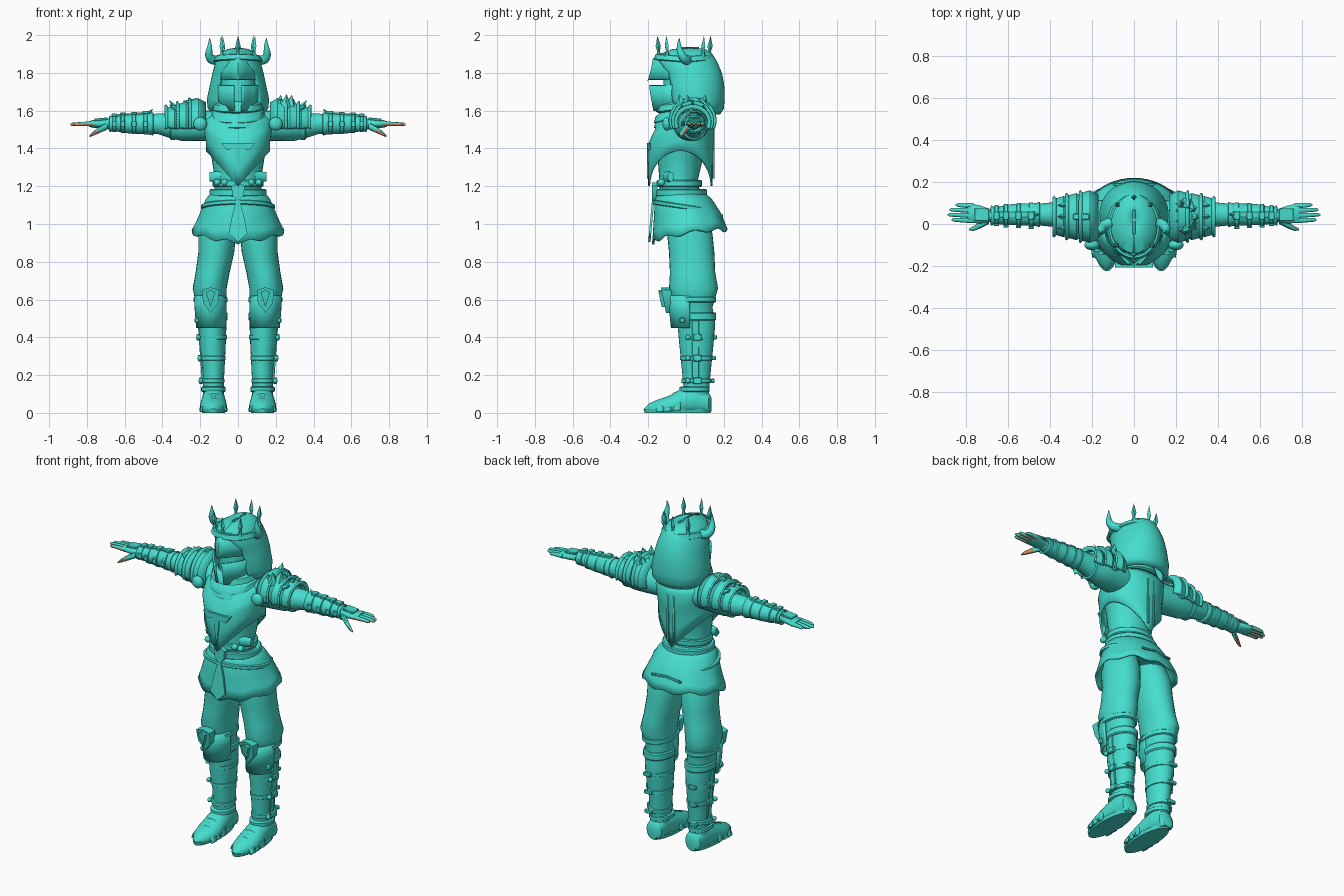
import bpy, bmesh, math, random
from mathutils import Matrix, Vector, Euler

random.seed(4)
cube = bpy.data.objects.get("Cube")
if cube:
    bpy.data.objects.remove(cube, do_unlink=True)


def material(name, colour):
    m = bpy.data.materials.new(name)
    m.diffuse_color = (*colour, 1)
    m.use_nodes = True
    m.node_tree.nodes["Principled BSDF"].inputs["Base Color"].default_value = (*colour, 1)
    return m


TEAL = material("turquoise", (.06, .73, .62))
SKIN = material("warm skin", (.62, .25, .13))


def finish(name, bm, mirror=False, solid=0, rule=None):
    """Turn a bmesh into a shaded object; rule picks faces painted as skin."""
    bmesh.ops.recalc_face_normals(bm, faces=bm.faces)
    me = bpy.data.meshes.new(name)
    bm.to_mesh(me)
    bm.free()
    me.materials.append(TEAL)
    if rule:
        me.materials.append(SKIN)
        for f in me.polygons:
            f.material_index = int(rule(f.center, f.normal))
    ob = bpy.data.objects.new(name, me)
    bpy.context.collection.objects.link(ob)
    bpy.ops.object.select_all(action="DESELECT")
    ob.select_set(True)
    bpy.context.view_layer.objects.active = ob
    bpy.ops.object.shade_smooth_by_angle(angle=math.radians(40))
    if solid:
        mod = ob.modifiers.new("thickness", "SOLIDIFY")
        mod.thickness = solid
    if mirror:
        ob.modifiers.new("mirror", "MIRROR")
    return ob


def loft(name, rings, axis="z", n=28, arc=None, warp=None, cap=True, **kw):
    """Skin elliptical rings (position, centre a, centre b, radius a, radius b) along an axis."""
    bm = bmesh.new()
    rows = []
    for t, ca, cb, ra, rb in rings:
        a0, a1 = (arc(t) if callable(arc) else arc) if arc else (-90, 270)
        row = []
        for i in range(n + 1 if arc else n):
            ang = math.radians(a0 + (a1 - a0) * i / n)
            a, b = ca + ra * math.cos(ang), cb + rb * math.sin(ang)
            co = {"z": (a, b, t), "x": (t, a, b), "y": (a, t, b)}[axis]
            row.append(bm.verts.new(warp(*co) if warp else co))
        rows.append(row)
    for r, s in zip(rows, rows[1:]):
        for i in range(n):
            j = i + 1 if arc else (i + 1) % n
            bm.faces.new((r[i], r[j], s[j], s[i]))
    if cap and not arc:
        bm.faces.new(rows[0])
        bm.faces.new(rows[-1])
    return finish(name, bm, **kw)


def box(name, loc, size, rot=(0, 0, 0), **kw):
    bm = bmesh.new()
    m = Matrix.LocRotScale(Vector(loc), Euler(rot), Vector(size))
    bmesh.ops.create_cube(bm, size=1, matrix=m)
    bmesh.ops.bevel(bm, geom=bm.edges[:], offset=min(size) * .2, segments=1, affect="EDGES")
    return finish(name, bm, **kw)


def plate(name, outline, y, depth, lean=0, **kw):
    """Extrude an x-z outline along y; lean tilts it with height."""
    bm = bmesh.new()
    z0 = outline[0][1]
    f = bm.faces.new([bm.verts.new((x, y + lean * (z - z0), z)) for x, z in outline])
    ext = bmesh.ops.extrude_face_region(bm, geom=[f])["geom"]
    bmesh.ops.translate(bm, vec=(0, depth, 0), verts=[v for v in ext if isinstance(v, bmesh.types.BMVert)])
    return finish(name, bm, **kw)


def cone(name, base, tip, radius, sides=6, mid=0, **kw):
    """Spike from base to tip; mid gives a diamond bulge."""
    bm = bmesh.new()
    base, tip = Vector(base), Vector(tip)
    d = tip - base
    turn = d.to_track_quat("Z", "Y").to_matrix().to_4x4()
    for lo, hi, r0, r1 in ([(0, mid, .4, 1), (mid, 1, 1, 0)] if mid else [(0, 1, 1, 0)]):
        m = Matrix.Translation(base + d * (lo + hi) / 2) @ turn
        bmesh.ops.create_cone(bm, cap_ends=True, segments=sides, radius1=r0 * radius,
                              radius2=r1 * radius, depth=d.length * (hi - lo), matrix=m)
    return finish(name, bm, **kw)


def ball(name, loc, size, **kw):
    bm = bmesh.new()
    bmesh.ops.create_uvsphere(bm, u_segments=20, v_segments=12, radius=1,
                              matrix=Matrix.LocRotScale(Vector(loc), None, Vector(size)))
    return finish(name, bm, **kw)


def band(name, t, c, r, half, axis="z", **kw):
    """Strap hugging a limb."""
    loft(name, [(t - half, *c, r[0] - .006, r[1] - .006), (t - half * .7, *c, *r),
                (t + half * .7, *c, *r), (t + half, *c, r[0] - .006, r[1] - .006)], axis, **kw)


# Torso and pointed tabard
loft("torso", [(1.1, 0, -.02, .14, .12), (1.22, 0, -.04, .12, .1), (1.35, 0, -.03, .14, .12),
               (1.46, 0, -.02, .17, .14), (1.54, 0, 0, .18, .12), (1.6, 0, 0, .1, .09), (1.68, 0, 0, .07, .07)])


def tabard_hem(x, y, z):
    return x, y, 1.58 - (1.58 - z) * (.38 - 1.1 * min(abs(x), .18)) / .38


loft("tabard", [(1.58, 0, .01, .15, .12), (1.53, 0, 0, .18, .15), (1.44, 0, -.02, .18, .17),
                (1.4, 0, -.03, .18, .175), (1.3, 0, -.03, .17, .17), (1.2, 0, -.03, .17, .17)],
     n=40, warp=tabard_hem, cap=False, solid=.01)
plate("chest_emblem", [(-.09, 1.43), (.09, 1.43), (.06, 1.39), (.02, 1.4), (0, 1.24), (-.02, 1.4), (-.06, 1.39)], -.207, .02)
box("back_ridge", (.02, .145, 1.38), (.012, .012, .28), mirror=True)

# Belts and skirt
band("upper_belt", 1.215, (0, -.035), (.135, .12), .018)
band("lower_belt", 1.165, (0, -.025), (.15, .135), .02)
plate("belt_buckle", [(-.035, 1.2), (0, 1.22), (.035, 1.2), (.03, 1.15), (0, 1.12), (-.03, 1.15)], -.18, .03)
for x in (-.11, -.07, .07, .11):
    ball("belt_stud", (x, -.13, 1.22), (.018, .02, .018))
loft("hip_pouch", [(.09, -.1, 1.25, .02, .03), (.15, -.08, 1.25, .015, .025)], "x", mirror=True)


def skirt_hem(x, y, z):
    k = (1.18 - z) / .25
    return x, y, z + k * (.15 * y + .1 * abs(x) + .01 * math.sin(9 * math.atan2(y, x)) * k)


loft("skirt", [(1.18, 0, -.03, .13, .11), (1.13, 0, -.015, .17, .15), (1.05, 0, .005, .2, .175),
               (.98, 0, .015, .225, .19), (.93, 0, .02, .245, .2)], n=48, warp=skirt_hem, cap=False, solid=.012)
band("hip_band", 1.09, (0, -.005), (.195, .172), .012, warp=lambda x, y, z: (x, y, z - .15 * y))
plate("skirt_front_panel", [(0, 1.16), (.03, 1.05), (.05, .95), (0, .905), (-.05, .95), (-.03, 1.05)], -.165, -.012, lean=.09)
box("skirt_back_strip", (.05, .19, 1.04), (.1, .012, .012), (0, .1, 0), mirror=True)

# Legs, knee guards and boot straps
loft("leg", [(1.03, .1, .01, .09, .1), (.95, .11, .02, .1, .12), (.85, .115, .03, .095, .12),
             (.74, .135, .035, .09, .12), (.66, .15, .04, .09, .13), (.61, .145, .04, .085, .115),
             (.56, .14, .045, .075, .095), (.47, .135, .055, .074, .1), (.36, .135, .055, .07, .09),
             (.26, .13, .055, .06, .08), (.16, .13, .055, .055, .07), (.06, .13, .055, .055, .065)], mirror=True)
band("thigh_cuff", .6, (.145, .04), (.09, .12), .015, mirror=True)
band("boot_cuff", .51, (.138, .055), (.083, .105), .022, mirror=True)
loft("knee_skirt", [(.62, .147, .03, .085, .13), (.55, .145, .03, .085, .12), (.45, .142, .03, .08, .11)],
     arc=(-175, -5), solid=.012, mirror=True)
plate("knee_shield", [(.1, .65), (.145, .665), (.19, .65), (.185, .58), (.145, .53), (.105, .58)], -.13, .05, lean=-.2, mirror=True)
plate("knee_boss", [(.12, .64), (.145, .65), (.17, .64), (.145, .56)], -.145, .03, lean=-.2, mirror=True)
for z, r in ((.4, .075), (.29, .068), (.17, .062)):
    band("boot_strap", z, (.133, .055), (r, r + .018), .013, mirror=True)
    box("strap_buckle", (.135 + r, .06, z), (.02, .045, .035), mirror=True)
    box("strap_end", (.15, .08 + r, z), (.05, .02, .022), mirror=True)
    ball("strap_stud", (.135 + r, .01, z), (.012, .014, .014), mirror=True)
box("boot_side_strip", (.197, .05, .33), (.012, .035, .32), (0, .07, 0), mirror=True)
box("knee_stud", (.215, -.02, .49), (.03, .03, .03), mirror=True)

# Shoes
loft("shoe", [(.135, .13, .04, .03, .04), (.12, .13, .05, .05, .06), (.05, .13, .07, .06, .08),
              (-.02, .13, .055, .065, .075), (-.09, .13, .035, .072, .055), (-.15, .13, .025, .062, .045),
              (-.195, .13, .02, .035, .03), (-.22, .13, .012, .008, .012)],
     "y", warp=lambda x, y, z: (x, y, max(z, .008)), mirror=True)
loft("sole", [(0, .13, -.045, .06, .175), (.02, .13, -.045, .066, .18)], mirror=True)
for y, h in ((-.13, .075), (-.09, .093), (-.04, .118)):
    loft("toe_plate", [(y - .03, .13, 0, .07, h - .012), (y + .01, .13, 0, .075, h)], "y",
         arc=(5, 175), solid=.008, mirror=True)
band("ankle_strap", .125, (.13, .045), (.065, .08), .014, mirror=True)

# Arms, gauntlets and hands
loft("arm", [(.12, .02, 1.52, .09, .08), (.22, .03, 1.52, .09, .08), (.3, .04, 1.52, .075, .08),
             (.36, .045, 1.52, .06, .065), (.42, .045, 1.53, .055, .055), (.47, .045, 1.53, .05, .05),
             (.56, .045, 1.53, .045, .045), (.66, .04, 1.53, .035, .034), (.7, .04, 1.53, .03, .025)], "x", mirror=True)
loft("vambrace", [(.45, .045, 1.53, .06, .062), (.47, .045, 1.53, .054, .056), (.58, .045, 1.53, .05, .05),
                  (.66, .04, 1.53, .04, .038), (.68, .04, 1.53, .048, .044)], "x", cap=False, solid=.008, mirror=True)
for x, r in ((.49, .06), (.55, .057), (.61, .053), (.655, .047)):
    band("gauntlet_strap", x, (.043, 1.53), (r, r - .004), .011, "x", mirror=True)
    box("gauntlet_buckle", (x, .04, 1.53 + r), (.03, .04, .014), mirror=True)
    box("gauntlet_clasp", (x, .043 - r, 1.53), (.025, .012, .03), mirror=True)
box("gauntlet_top_plate", (.57, .045, 1.58), (.2, .03, .012), (0, .08, 0), mirror=True)
cone("gauntlet_fin", (.49, .045, 1.57), (.45, .045, 1.61), .02, 4, mirror=True)
loft("hand", [(.68, .04, 1.53, .03, .024), (.73, .045, 1.53, .042, .024), (.77, .05, 1.53, .046, .02),
              (.79, .052, 1.53, .042, .014)], "x", mirror=True)
box("hand_plate", (.725, .045, 1.555), (.07, .06, .012), (0, .1, 0), mirror=True)
for y, tip in ((.016, .87), (.04, .888), (.064, .88), (.087, .85)):
    loft("finger", [(.765, y, 1.53, .013, .013), (.82, y + .002, 1.53, .011, .011),
                    (tip - .01, y + .004, 1.527, .009, .009), (tip, y + .004, 1.526, .003, .003)], "x", n=10, mirror=True,
         rule=lambda c, n: c.x > .78 and n.z < .55 and n.y < .5)
loft("thumb", [(.69, .02, 1.52, .02, .02), (.73, -.005, 1.5, .016, .017), (.765, -.022, 1.48, .012, .012),
               (.785, -.026, 1.465, .005, .005)], "x", n=10, mirror=True,
     rule=lambda c, n: c.x > .74 and n.z < .5)

# Shoulder armour: overlapping flared shells
for x, cz, r in ((.17, 1.55, .115), (.235, 1.545, .102), (.295, 1.54, .088)):
    loft("shoulder_plate", [(x, .035, cz, r - .01, r - .02), (x + .04, .035, cz, r + .01, r),
                            (x + .075, .035, cz, r, r - .01), (x + .085, .035, cz, r + .012, r + .006)],
         "x", arc=(-25, 205), solid=.01, mirror=True)
for y in (-.02, .035, .09):
    cone("shoulder_spike", (.32, y, 1.6), (.365, y, 1.655 - abs(y - .035) * .4), .022, 4, mirror=True)
band("upper_arm_strap", .345, (.043, 1.52), (.07, .075), .015, "x", mirror=True)
ball("shoulder_medallion", (.2, -.1, 1.53), (.036, .025, .036), mirror=True)
ball("back_medallion", (.24, .125, 1.53), (.03, .022, .03), mirror=True)
for i in range(9):
    a = i * .7
    p = Vector((.24 + .045 * math.cos(a), .035 + .06 * math.sin(a), 1.62))
    cone("left_shoulder_tuft", p, p + Vector((.01, random.uniform(-.02, .02), random.uniform(.04, .07))), .035, 5)
box("right_shoulder_ridge", (-.25, .035, 1.65), (.08, .03, .02), (0, -.2, 0))

# Scarf folds
for z, rx, ry, tilt in ((1.55, .12, .13, .12), (1.59, .125, .13, .2), (1.63, .115, .12, .1)):
    loft("scarf_fold", [(z - .035, 0, -.02, rx - .01, ry - .01), (z - .02, 0, -.02, rx + .02, ry + .02),
                        (z + .01, 0, -.02, rx + .012, ry + .012), (z + .03, 0, -.02, rx - .02, ry - .02)],
         warp=lambda x, y, z, k=tilt: (x, y, z + k * y + k * .12 * x), cap=False)


# Helmet with a T-shaped opening
def beak(x, y, z):
    return x, y - (.035 * max(0, 1 - abs(x) / .06) if y < -.02 else 0), z


loft("helmet", [(1.57, 0, -.03, .07, .07), (1.63, 0, -.03, .085, .09), (1.75, 0, -.02, .092, .1),
                (1.84, 0, -.01, .09, .1), (1.89, 0, 0, .05, .06)])
loft("brow_visor", [(1.88, 0, -.03, .085, .11), (1.82, 0, -.03, .1, .12), (1.765, 0, -.03, .102, .135)],
     arc=(-175, -5), warp=beak, solid=.012)
loft("cheek_guard", [(1.735, 0, -.03, .1, .135), (1.67, 0, -.03, .098, .125), (1.6, 0, -.03, .085, .11)],
     arc=(-79, -5), warp=beak, solid=.012, mirror=True)
cone("visor_crest", (0, -.15, 1.84), (0, -.205, 1.755), .02, 4)

# Hood open at the face
def hood_arc(z):
    gap = 42 * min(1, max(0, (1.9 - z) / .12)) ** .5
    return -90 + gap, 270 - gap


loft("hood", [(1.58, 0, .07, .13, .11), (1.61, 0, .055, .16, .145), (1.66, 0, .045, .165, .16),
              (1.74, 0, .04, .148, .162), (1.8, 0, .03, .135, .16), (1.86, 0, .005, .12, .16),
              (1.9, 0, 0, .097, .14), (1.925, 0, .015, .06, .09), (1.935, 0, .02, .005, .008)],
     n=40, arc=hood_arc, solid=.012)
box("hood_seam", (0, .01, 1.93), (.012, .12, .014))

# Crown with diamond spikes and curled side horns
loft("crown_band", [(1.855, 0, -.01, .124, .152), (1.86, 0, -.01, .132, .16), (1.885, 0, -.01, .12, .152),
                    (1.887, 0, -.01, .11, .14)], warp=lambda x, y, z: (x, y, z + .08 * abs(y)), cap=False)
for deg in (-90, -42, 48, 90, 132, 222):
    c, s = math.cos(math.radians(deg)), math.sin(math.radians(deg))
    foot = Vector((.115 * c, -.01 + .135 * s, 1.88))
    cone("crown_stem", foot, foot + Vector((0, 0, .06)), .016)
    cone("crown_spike", foot + Vector((0, 0, .03)), foot + Vector((.006 * c, .006 * s, .118)), .014, 4, mid=.35)
curve = bpy.data.curves.new("side_horn", "CURVE")
curve.dimensions = "3D"
curve.bevel_depth = .026
curve.bevel_resolution = 3
spline = curve.splines.new("NURBS")
path = ((.1, .01, 1.87, 1), (.14, .0, 1.86, 1), (.165, -.03, 1.9, .8), (.145, -.04, 1.94, .5), (.152, -.035, 1.985, .05))
spline.points.add(len(path) - 1)
for pt, (x, y, z, r) in zip(spline.points, path):
    pt.co, pt.radius = (x, y, z, 1), r
spline.use_endpoint_u = True
curve.materials.append(TEAL)
horn = bpy.data.objects.new("side_horn", curve)
bpy.context.collection.objects.link(horn)
horn.modifiers.new("mirror", "MIRROR")
